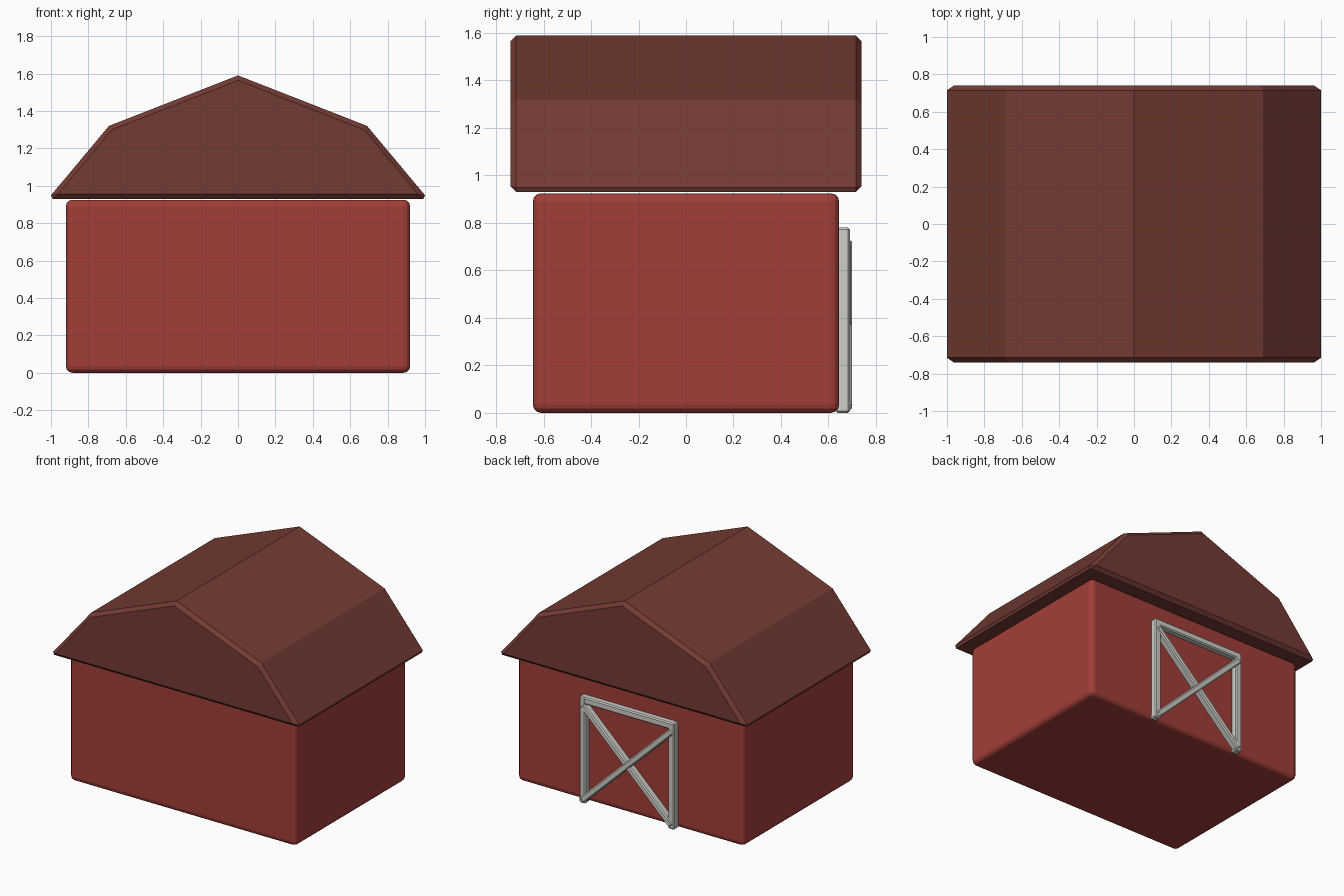
import bpy
import bmesh
from mathutils import Matrix

cube = bpy.data.objects.get("Cube")
if cube:
    bpy.data.objects.remove(cube, do_unlink=True)


def material(name, rgb):
    mat = bpy.data.materials.new(name)
    mat.use_nodes = True
    mat.diffuse_color = (*rgb, 1)
    mat.node_tree.nodes["Principled BSDF"].inputs["Base Color"].default_value = (*rgb, 1)
    return mat


def finish(name, bm, mat, bevel, segments=1):
    """Turn a bmesh into an object with bevelled sharp edges."""
    bmesh.ops.recalc_face_normals(bm, faces=bm.faces[:])
    mesh = bpy.data.meshes.new(name)
    bm.to_mesh(mesh)
    bm.free()
    mesh.materials.append(mat)
    obj = bpy.data.objects.new(name, mesh)
    bpy.context.collection.objects.link(obj)
    mod = obj.modifiers.new("Bevel", "BEVEL")
    mod.width = bevel
    mod.segments = segments
    mod.limit_method = "ANGLE"
    mod.angle_limit = 1.05
    return obj


def box(name, size, centre, mat, bevel, segments=1, tilt=0.0):
    bm = bmesh.new()
    place = (Matrix.Translation(centre) @ Matrix.Rotation(tilt, 4, "Y")
             @ Matrix.Diagonal((*size, 1)))
    bmesh.ops.create_cube(bm, size=1, matrix=place)
    return finish(name, bm, mat, bevel, segments)


wall_red = material("barn red", (0.362, 0.048, 0.039))
roof_brown = material("roof brown", (0.175, 0.043, 0.034))
trim_grey = material("trim light grey", (0.61, 0.61, 0.58))

# Walls: one softly bevelled block
box("walls", (1.84, 1.29, 0.925), (0, 0, 0.4625), wall_red, 0.035, 3)

# Gambrel roof: half profile mirrored, then extruded along the depth
half = [(1.016, 0.93), (0.69, 1.32)]
profile = half + [(0, 1.59)] + [(-x, z) for x, z in reversed(half)]
bm = bmesh.new()
gable = bm.faces.new([bm.verts.new((x, -0.74, z)) for x, z in profile])
ext = bmesh.ops.extrude_face_region(bm, geom=[gable])
moved = [v for v in ext["geom"] if isinstance(v, bmesh.types.BMVert)]
bmesh.ops.translate(bm, verts=moved, vec=(0, 1.48, 0))
if not gable.is_valid or len(bm.faces) < len(profile) + 2:
    bmesh.ops.holes_fill(bm, edges=bm.edges[:])
finish("roof", bm, roof_brown, 0.025)

# Barn door frame on the back wall
for side, label in ((1, "left"), (-1, "right")):
    box(f"door_post_{label}", (0.05, 0.06, 0.78), (side * 0.36, 0.66, 0.39),
        trim_grey, 0.008)
    box(f"door_brace_{label}", (1.0, 0.055, 0.044), (0, 0.67 + side * 0.002, 0.37),
        trim_grey, 0.008, tilt=side * 0.765)
box("door_top_rail", (0.71, 0.058, 0.05), (0, 0.66, 0.755), trim_grey, 0.008)
